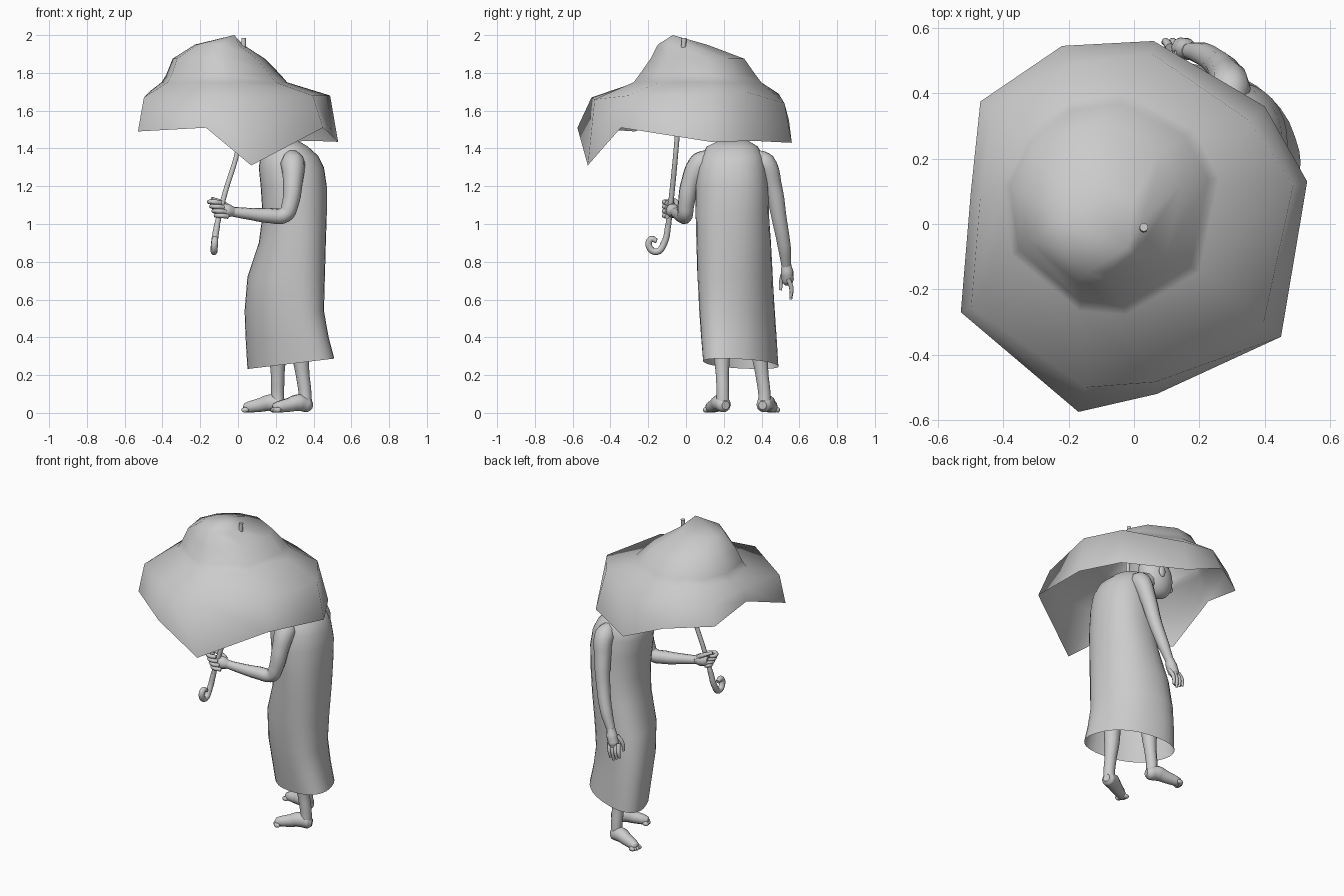
import bpy, bmesh, math
from mathutils import Vector

cube = bpy.data.objects.get("Cube")
if cube:
    bpy.data.objects.remove(cube, do_unlink=True)

grey = bpy.data.materials.new("light_grey")
grey.use_nodes = True
grey.diffuse_color = (0.6, 0.6, 0.6, 1)
grey.node_tree.nodes["Principled BSDF"].inputs["Base Color"].default_value = (0.6, 0.6, 0.6, 1)


def add_mesh(name, mesh, angle=60):
    obj = bpy.data.objects.new(name, mesh)
    bpy.context.collection.objects.link(obj)
    mesh.materials.clear()
    mesh.materials.append(grey)
    bpy.ops.object.select_all(action='DESELECT')
    obj.select_set(True)
    bpy.context.view_layer.objects.active = obj
    bpy.ops.object.shade_smooth_by_angle(angle=math.radians(angle))
    return obj


def loft(name, rings, tip=None, cap=False, angle=60):
    """Skin a list of equally long point rings, optionally closed by a tip or cap."""
    bm = bmesh.new()
    loops = [[bm.verts.new(p) for p in ring] for ring in rings]
    n = len(loops[0])
    for a, b in zip(loops, loops[1:]):
        for i in range(n):
            j = (i + 1) % n
            bm.faces.new((a[i], a[j], b[j], b[i]))
    if tip:
        t = bm.verts.new(tip)
        for i in range(n):
            bm.faces.new((loops[-1][i], loops[-1][(i + 1) % n], t))
    if cap:
        bm.faces.new(loops[-1])
    mesh = bpy.data.meshes.new(name)
    bm.normal_update()
    bm.to_mesh(mesh)
    bm.free()
    return add_mesh(name, mesh, angle)


def tube(name, points, res=3):
    """Round limb along smooth path points (x, y, z, radius)."""
    curve = bpy.data.curves.new(name, 'CURVE')
    curve.dimensions = '3D'
    curve.bevel_depth = 1
    curve.bevel_resolution = res
    curve.resolution_u = 5
    curve.use_fill_caps = True
    spline = curve.splines.new('BEZIER')
    spline.bezier_points.add(len(points) - 1)
    for bp, (x, y, z, r) in zip(spline.bezier_points, points):
        bp.co = (x, y, z)
        bp.radius = r
        bp.handle_left_type = bp.handle_right_type = 'AUTO'
    temp = bpy.data.objects.new(name + "_path", curve)
    bpy.context.collection.objects.link(temp)
    bpy.context.view_layer.update()
    mesh = bpy.data.meshes.new_from_object(
        temp.evaluated_get(bpy.context.evaluated_depsgraph_get()))
    bpy.data.objects.remove(temp, do_unlink=True)
    return add_mesh(name, mesh)


def ball(name, centre, size, tilt=0):
    bpy.ops.mesh.primitive_uv_sphere_add(segments=24, ring_count=14, location=centre)
    obj = bpy.context.object
    obj.name = name
    obj.scale = size
    obj.rotation_euler.y = tilt
    obj.data.materials.append(grey)
    bpy.ops.object.shade_smooth()


# Canopy: drooping rim points, each with the height and inset of the fold above it
rim = [(-.47, .375, 1.565, 1.69, .92), (-.22, .545, 1.55, 1.69, .9), (.06, .56, 1.43, 1.64, .93),
       (.4, .36, 1.44, 1.7, .88), (.53, .13, 1.435, 1.68, .92), (.45, -.345, 1.51, 1.68, .88),
       (.07, -.52, 1.31, 1.66, .93), (-.17, -.575, 1.51, 1.67, .87),
       (-.53, -.27, 1.49, 1.67, .94), (-.5, .09, 1.63, 1.7, .94)]
canopy = [[p[:3] for p in rim], [(x * k, y * k, f) for x, y, z, f, k in rim]]
for cx, cy, r, z in ((-.07, .06, .34, 1.75), (-.075, .06, .31, 1.79),
                     (-.1, .06, .25, 1.875), (-.1, -.02, .13, 1.95)):
    ring = []
    for x, y, *_ in rim:
        a = math.atan2(y, x)
        ring.append((cx + r * math.cos(a), cy + r * math.sin(a), z))
    canopy.append(ring)
loft("umbrella_canopy", canopy, tip=(-.02, -.07, 2.0), angle=75)

# Handle: shaft and hook
tube("umbrella_shaft", [(.03, -.01, 1.985, .013), (.025, -.025, 1.75, .013),
                        (.0, -.052, 1.4, .013), (-.07, -.075, 1.16, .014),
                        (-.115, -.095, .98, .015)])
tube("umbrella_hook", [(-.11, -.093, 1.0, .016), (-.125, -.115, .9, .018),
                       (-.127, -.155, .853, .018), (-.125, -.195, .88, .018),
                       (-.122, -.185, .92, .017), (-.12, -.155, .91, .013)])

# Robe: oval sections (z, x min, x max, y min, y max, skew), hem lower at the front
sections = [(.26, .05, .51, .09, .49, .5), (.4, .04, .48, .08, .48, .44),
            (.54, .035, .455, .07, .47, .37), (.72, .05, .46, .06, .46, .27),
            (.9, .11, .465, .055, .45, .17), (1.05, .13, .47, .05, .44, .08),
            (1.2, .12, .47, .05, .435, 0), (1.3, .11, .455, .06, .425, 0),
            (1.36, .12, .425, .08, .41, 0), (1.41, .16, .37, .11, .38, 0),
            (1.44, .2, .32, .17, .33, 0)]
rings = []
for z, x0, x1, y0, y1, skew in sections:
    ring = []
    for i in range(32):
        a = math.tau * i / 32
        c, s = math.cos(a), math.sin(a - skew)
        x = (x0 + x1) / 2 + (x1 - x0) / 2 * math.copysign(abs(c) ** .9, c)
        y = (y0 + y1) / 2 + (y1 - y0) / 2 * math.copysign(abs(s) ** .9, s)
        slope = .12 * (x - .28) if z < .3 else 0
        ring.append((x, y, z + slope))
    rings.append(ring)
loft("robe", rings, cap=True)

# Head bent forward under the canopy
tube("neck", [(.27, .255, 1.36, .09), (.18, .255, 1.42, .065), (.08, .255, 1.48, .055)])
ball("head", (.05, .255, 1.515), (.105, .088, .135), .45)
ball("nose", (-.06, .255, 1.475), (.022, .016, .025), .5)
for side, s in (("left", -1), ("right", 1)):
    ball(side + "_ear", (.07, .255 + .088 * s, 1.51), (.022, .012, .035))

# Bent arm holding the handle
tube("holding_arm", [(.28, .15, 1.36, .04), (.29, .08, 1.32, .066), (.29, .025, 1.22, .052),
                     (.275, -.0, 1.1, .044), (.25, -.005, 1.05, .042),
                     (.16, -.02, 1.045, .04), (.05, -.045, 1.055, .031),
                     (-.03, -.06, 1.065, .026)])
tube("holding_palm", [(-.02, -.06, 1.065, .024), (-.055, -.068, 1.07, .038),
                      (-.09, -.07, 1.075, .036), (-.11, -.07, 1.08, .015)])
for i in range(4):
    z = 1.04 + .024 * i
    dx = .012 * (1.5 - i)
    tube(f"holding_finger_{i + 1}", [(-.07 + dx, -.1, z, .013), (-.11 + dx, -.115, z + .005, .013),
                                     (-.135 + dx, -.09, z + .005, .012),
                                     (-.11 + dx, -.06, z, .009)], 2)
tube("holding_thumb", [(-.05, -.05, 1.09, .014), (-.09, -.05, 1.115, .013),
                       (-.14, -.075, 1.135, .009)], 2)

# Hanging arm
tube("hanging_arm", [(.29, .35, 1.36, .04), (.295, .415, 1.32, .062), (.28, .46, 1.2, .05),
                     (.25, .495, 1.02, .041), (.21, .52, .88, .036), (.17, .53, .78, .026)])
tube("hanging_palm", [(.17, .53, .79, .025), (.16, .535, .745, .034),
                      (.145, .54, .7, .032), (.14, .545, .68, .02)])
for i in range(4):
    x = .175 - .022 * i
    tube(f"hanging_finger_{i + 1}", [(x, .54, .71, .013), (x - .012, .558, .66, .012),
                                     (x - .018, .555, .6 + .012 * abs(i - 1), .007)], 2)
tube("hanging_thumb", [(.135, .52, .75, .014), (.105, .505, .7, .012), (.1, .5, .65, .008)], 2)

# Legs and bare feet: hip, ankle and toe positions
for side, hip, ankle, toe in (("left", (.33, .19), (.355, .195), (.185, .12)),
                              ("right", (.21, .39), (.21, .415), (.03, .465))):
    (hx, hy), (ax, ay) = hip, ankle
    tube(side + "_leg", [(hx, hy, .55, .06), (hx, hy, .32, .046),
                         ((hx + ax) / 2, (hy + ay) / 2, .2, .036), (ax, ay, .1, .034),
                         (ax, ay, .045, .036)])
    a, t = Vector((ax, ay, 0)), Vector((*toe, 0))
    path = []
    for f, z, r in ((-.2, .04, .022), (-.08, .042, .04), (.2, .054, .046), (.5, .042, .038),
                    (.8, .032, .032), (.95, .026, .025), (1.0, .024, .012)):
        p = a.lerp(t, f)
        path.append((p.x, p.y, z, r))
    tube(side + "_foot", path)
    across = (t - a).normalized().cross(Vector((0, 0, 1)))
    for i in range(5):
        p = t + across * (.013 * (i - 2)) + (a - t) * (.04 + .02 * abs(i - 2))
        ball(f"{side}_toe_{i + 1}", (p.x, p.y, .016), (.02, .012, .014))
